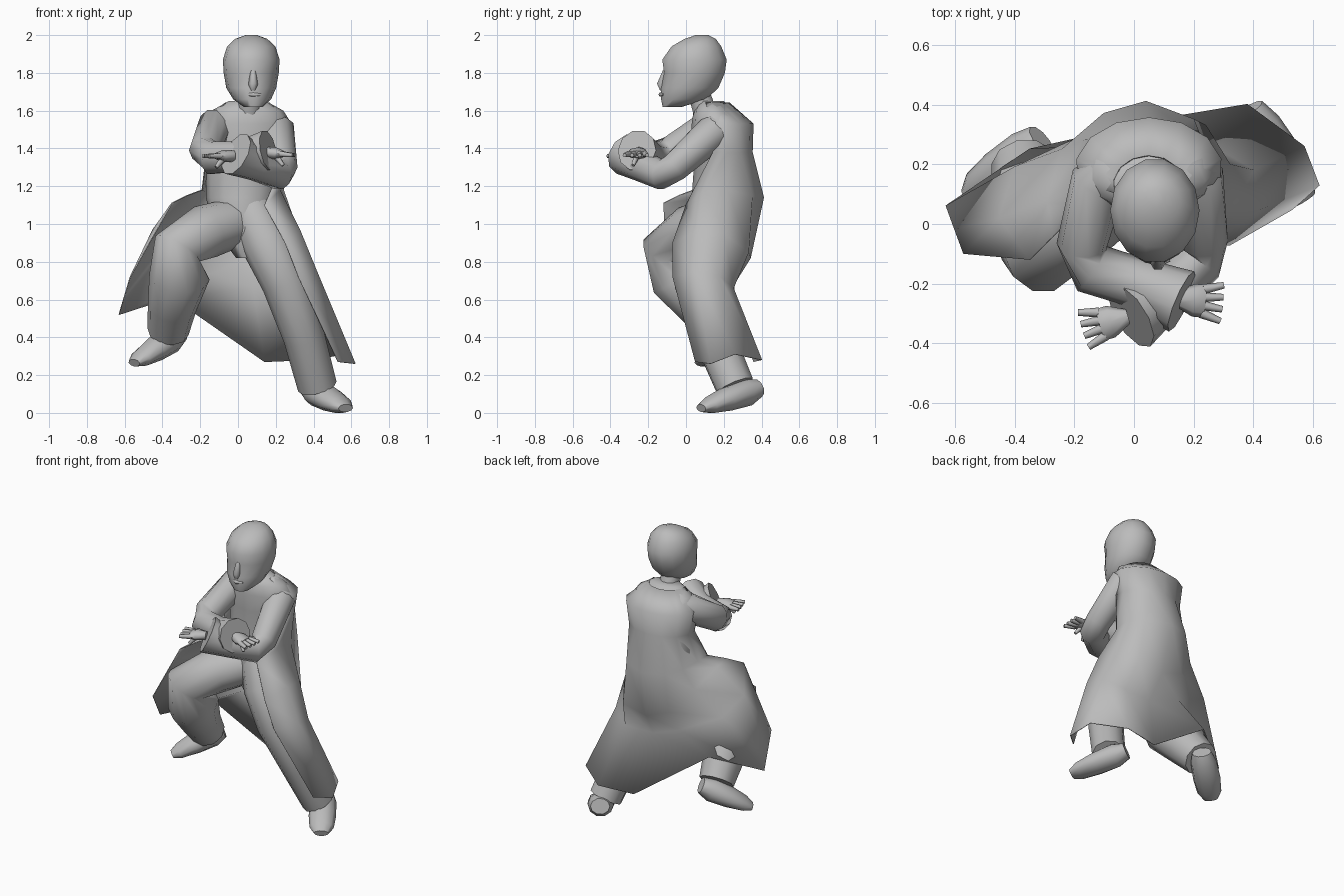
import bpy, bmesh, math
from mathutils import Vector

default_cube = bpy.data.objects.get("Cube")
if default_cube:
    bpy.data.objects.remove(default_cube, do_unlink=True)

GREY = (0.5, 0.5, 0.5, 1.0)
clay = bpy.data.materials.new("plain_grey")
clay.use_nodes = True
clay.diffuse_color = GREY
for node in clay.node_tree.nodes:
    if node.type == 'BSDF_PRINCIPLED':
        node.inputs["Base Color"].default_value = GREY


def finish(name, bm, angle=60):
    """Turn a bmesh into a smooth shaded, grey object."""
    bmesh.ops.recalc_face_normals(bm, faces=bm.faces)
    mesh = bpy.data.meshes.new(name)
    bm.to_mesh(mesh)
    bm.free()
    mesh.materials.append(clay)
    obj = bpy.data.objects.new(name, mesh)
    bpy.context.collection.objects.link(obj)
    bpy.ops.object.select_all(action='DESELECT')
    obj.select_set(True)
    bpy.context.view_layer.objects.active = obj
    bpy.ops.object.shade_smooth_by_angle(angle=math.radians(angle))
    return obj


def bridge(bm, rows, closed):
    """Join neighbouring rows of vertices with quads."""
    for lower, upper in zip(rows, rows[1:]):
        count = len(lower)
        for i in range(count if closed else count - 1):
            j = (i + 1) % count
            bm.faces.new((lower[i], lower[j], upper[j], upper[i]))


def loft(name, rings):
    """Skin a stack of closed rings and cap both ends."""
    bm = bmesh.new()
    rows = [[bm.verts.new(point) for point in ring] for ring in rings]
    bridge(bm, rows, True)
    bm.faces.new(rows[0])
    bm.faces.new(rows[-1])
    return finish(name, bm)


def oval(centre, side, up, sides):
    """Points of an ellipse spanned by two vectors."""
    turns = [math.tau * i / sides for i in range(sides)]
    return [centre + side * math.cos(t) + up * math.sin(t) for t in turns]


def tube(name, path, reference=(0, 0, 1), sides=10):
    """Sweep ellipses along a path of (x, y, z, width, optional height)."""
    centres = [Vector(p[:3]) for p in path]
    rings = []
    for i, p in enumerate(path):
        before = centres[max(i - 1, 0)]
        after = centres[min(i + 1, len(path) - 1)]
        along = (after - before).normalized()
        side = along.cross(Vector(reference)).normalized()
        up = side.cross(along)
        rings.append(oval(centres[i], side * p[3], up * p[-1], sides))
    return loft(name, rings)


def stack(name, levels, sides=12):
    """Stack level ellipses given as (z, x centre, half width, front y, back y)."""
    rings = []
    for z, x, half, front, back in levels:
        centre = Vector((x, (front + back) / 2, z))
        rings.append(oval(centre, Vector((half, 0, 0)),
                          Vector((0, (back - front) / 2, 0)), sides))
    return loft(name, rings)


# Torso with sloping shoulders, sash and hips
stack("torso", [
    (0.82, 0.06, 0.07, 0.05, 0.18),
    (0.98, 0.03, 0.16, 0.01, 0.32),
    (1.14, 0.02, 0.19, 0.03, 0.38),
    (1.28, 0.03, 0.2, 0.04, 0.36),
    (1.42, 0.05, 0.21, 0.03, 0.32),
    (1.53, 0.05, 0.235, 0.03, 0.33),
    (1.6, 0.05, 0.19, 0.04, 0.25),
    (1.65, 0.05, 0.1, 0.07, 0.2)])

# Neck and head
tube("neck", [(0.06, 0.11, 1.56, 0.065), (0.06, 0.06, 1.72, 0.06)], (0, 1, 0))
stack("head", [
    (1.62, 0.08, 0.05, -0.125, -0.02),
    (1.66, 0.075, 0.1, -0.135, 0.11),
    (1.72, 0.07, 0.132, -0.135, 0.175),
    (1.8, 0.07, 0.146, -0.12, 0.21),
    (1.87, 0.07, 0.15, -0.13, 0.22),
    (1.94, 0.07, 0.128, -0.08, 0.19),
    (1.98, 0.07, 0.085, -0.01, 0.16),
    (2.0, 0.07, 0.03, 0.05, 0.12)], 14)
tube("nose", [(0.08, -0.11, 1.81, 0.015), (0.08, -0.132, 1.74, 0.025),
              (0.08, -0.125, 1.71, 0.015)], (0, 1, 0), 6)
tube("lips", [(0.04, -0.12, 1.685, 0.006), (0.08, -0.134, 1.685, 0.012),
              (0.12, -0.12, 1.685, 0.006)], sides=6)

# Sleeves, crossed in front of the chest
tube("right_sleeve", [
    (-0.03, 0.22, 1.53, 0.07), (-0.12, 0.14, 1.52, 0.095),
    (-0.175, -0.07, 1.39, 0.085), (-0.14, -0.15, 1.35, 0.09),
    (0.02, -0.2, 1.36, 0.085), (0.16, -0.26, 1.39, 0.11)])
tube("left_sleeve", [
    (0.12, 0.22, 1.53, 0.07), (0.21, 0.15, 1.49, 0.095),
    (0.235, -0.06, 1.3, 0.08), (0.22, -0.13, 1.26, 0.08),
    (0.1, -0.24, 1.31, 0.085), (-0.01, -0.31, 1.37, 0.12)])


def hand(label, wrist, direction):
    """A flat palm with four spread fingers and a thumb."""
    start = Vector(wrist)
    ahead = Vector(direction).normalized()
    across = ahead.cross(Vector((0, 0, 1)))
    knuckles = start + ahead * 0.1
    tube(label + "_palm", [(*start, 0.025, 0.03),
                           (*(start + ahead * 0.06), 0.055, 0.032),
                           (*knuckles, 0.055, 0.018)], sides=8)
    for number in range(4):
        spread = number - 1.5
        root = knuckles - ahead * 0.01 + across * spread * 0.027
        tip = root + (ahead + across * spread * 0.2).normalized() * 0.07
        tube(f"{label}_finger_{number + 1}", [(*root, 0.017), (*tip, 0.011)], sides=6)
    thumb = start + ahead * 0.05
    tip = thumb + ahead * 0.05 + Vector((0, -0.02, -0.06))
    tube(label + "_thumb", [(*thumb, 0.02), (*tip, 0.01)], sides=6)


hand("right_hand", (0.14, -0.25, 1.38), (1, -0.1, -0.1))
hand("left_hand", (-0.02, -0.31, 1.36), (-1, -0.3, 0))

# Trousers: right leg raised and bent, left leg stretched out
tube("right_trouser", [
    (-0.01, 0.15, 1.01, 0.13), (-0.17, 0.03, 0.96, 0.145),
    (-0.32, -0.1, 0.87, 0.135), (-0.31, -0.04, 0.72, 0.16),
    (-0.35, 0.09, 0.56, 0.13), (-0.37, 0.2, 0.43, 0.11)], (0, 1, 0))
tube("left_trouser", [
    (0.07, 0.15, 1.06, 0.13), (0.15, 0.08, 0.9, 0.135),
    (0.25, 0.06, 0.69, 0.125), (0.35, 0.15, 0.4, 0.11),
    (0.42, 0.26, 0.14, 0.105)], (0, 1, 0))

# Shoes, from heel to toe
shoe_profile = [(0, 0.06, 0.05), (0.2, 0.08, 0.075), (0.55, 0.085, 0.065),
                (0.85, 0.075, 0.045), (1, 0.045, 0.022)]
for label, heel, toe in (("right_shoe", (-0.31, 0.28, 0.42), (-0.55, 0.08, 0.265)),
                         ("left_shoe", (0.38, 0.38, 0.13), (0.57, 0.08, 0.025))):
    back, front = Vector(heel), Vector(toe)
    tube(label, [(*back.lerp(front, f), w, h) for f, w, h in shoe_profile])

# Long open coat: waist, seat, middle and hem of each fold, left edge to right edge
folds = [
    ((0.14, 0, 1.1), (0.25, -0.07, 0.9), (0.32, -0.07, 0.72), (0.53, 0.05, 0.27)),
    ((0.22, 0.1, 1.18), (0.33, 0.06, 0.96), (0.42, 0.05, 0.74), (0.62, 0.13, 0.26)),
    ((0.24, 0.22, 1.18), (0.32, 0.2, 0.95), (0.4, 0.18, 0.72), (0.57, 0.26, 0.31)),
    ((0.2, 0.35, 1.15), (0.24, 0.33, 0.85), (0.28, 0.25, 0.66), (0.38, 0.4, 0.28)),
    ((0.04, 0.41, 1.14), (0.06, 0.34, 0.82), (0.08, 0.24, 0.66), (0.14, 0.36, 0.27)),
    ((-0.1, 0.37, 1.15), (-0.1, 0.33, 0.88), (-0.13, 0.26, 0.74), (-0.35, 0.25, 0.61)),
    ((-0.17, 0.28, 1.17), (-0.24, 0.25, 1.04), (-0.4, 0.19, 0.87), (-0.63, 0.06, 0.52)),
    ((-0.19, 0.15, 1.18), (-0.29, 0.08, 1.14), (-0.45, 0.02, 0.97), (-0.6, -0.02, 0.62)),
    ((-0.19, 0.04, 1.18), (-0.27, -0.04, 1.15), (-0.35, -0.12, 1.11), (-0.57, -0.1, 0.72))]
# Back of the coat: height, half width, depth and middle y, from collar to ribs
back_levels = [(1.64, 0.12, 0.1, 0.13), (1.53, 0.245, 0.17, 0.185), (1.38, 0.22, 0.165, 0.185)]
cloth = bmesh.new()
columns = []
for i, fold in enumerate(folds):
    turn = math.radians(-15 + 210 * i / (len(folds) - 1))
    upper = [(0.05 + half * math.cos(turn), y + depth * math.sin(turn), z)
             for z, half, depth, y in back_levels]
    columns.append([cloth.verts.new(p) for p in upper + list(fold)])
bridge(cloth, columns, False)
coat = finish("long_coat", cloth, 75)
thickness = coat.modifiers.new("cloth_thickness", 'SOLIDIFY')
thickness.thickness = 0.006
thickness.offset = 0
